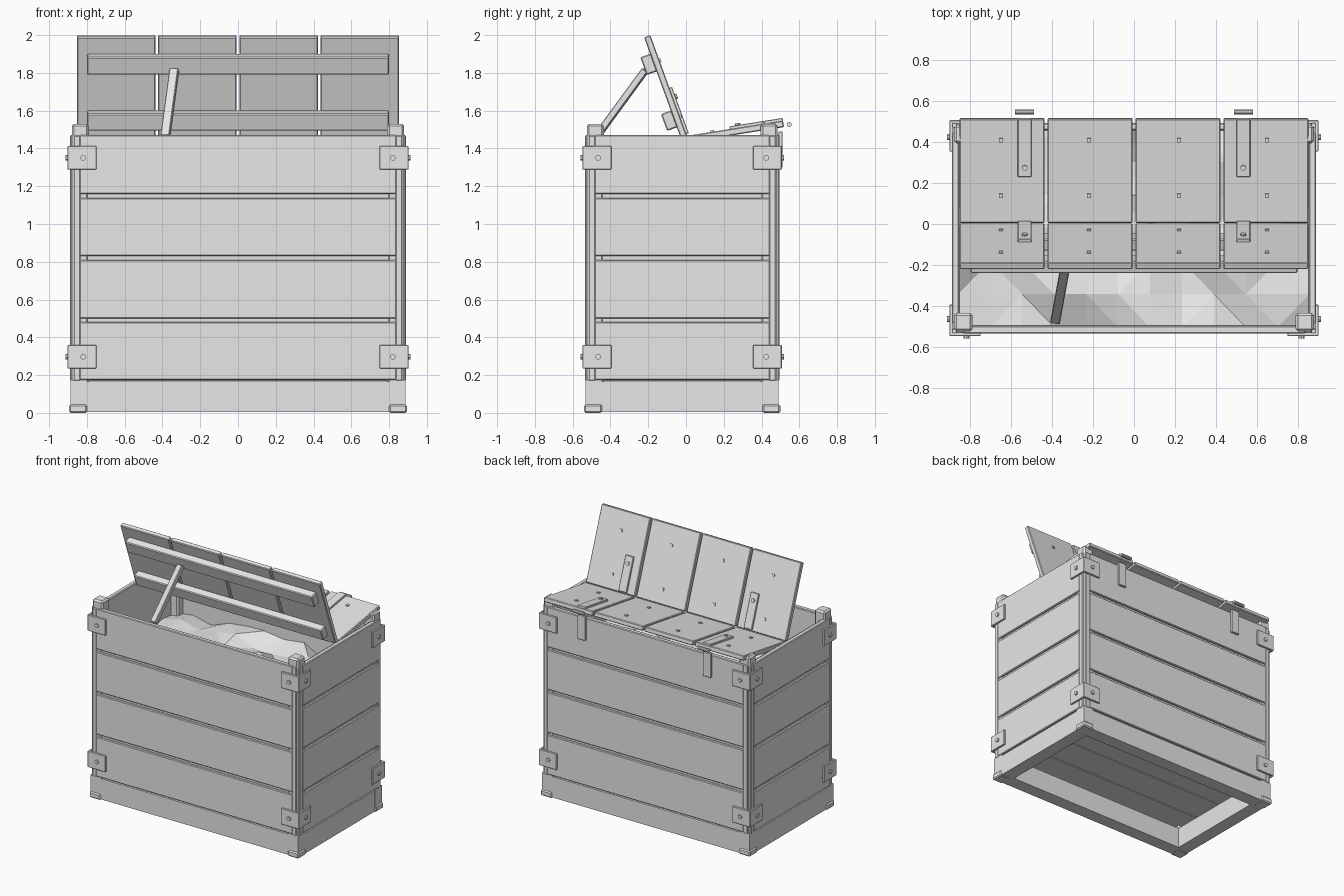
import bpy, bmesh, math, random
from mathutils import Matrix, Vector

cube = bpy.data.objects.get("Cube")
if cube:
    bpy.data.objects.remove(cube, do_unlink=True)
random.seed(4)

grey = bpy.data.materials.new("plain_grey")
grey.use_nodes = True
tone = (0.8, 0.8, 0.8, 1)
grey.diffuse_color = tone
grey.node_tree.nodes["Principled BSDF"].inputs["Base Color"].default_value = tone

CY = -0.02           # centre of the body in y
HX, HY = 0.89, 0.515  # body half width and half depth
RIM = 1.47


def finish(name, bm, matrix=None, bevel=0):
    me = bpy.data.meshes.new(name)
    bm.to_mesh(me)
    bm.free()
    me.materials.append(grey)
    ob = bpy.data.objects.new(name, me)
    bpy.context.scene.collection.objects.link(ob)
    if matrix:
        ob.matrix_world = matrix
    if bevel:
        mod = ob.modifiers.new("bevel", 'BEVEL')
        mod.width = bevel
        mod.segments = 1
    return ob


def box(name, xs, ys, zs, matrix=None, bevel=0):
    bm = bmesh.new()
    bmesh.ops.create_cube(bm, size=1)
    for v in bm.verts:
        v.co = [r[0] if c < 0 else r[1] for c, r in zip(v.co, (xs, ys, zs))]
    return finish(name, bm, matrix, bevel)


def rod(name, a, b, radius, sides=10):
    a, b = Vector(a), Vector(b)
    bm = bmesh.new()
    bmesh.ops.create_cone(bm, cap_ends=True, segments=sides, radius1=radius,
                          radius2=radius, depth=(b - a).length)
    turn = (b - a).to_track_quat('Z', 'Y').to_matrix().to_4x4()
    return finish(name, bm, Matrix.Translation((a + b) / 2) @ turn)


# Walls: local x runs along the wall, local -y points outward
def wall(name, half, reach, angle):
    m = Matrix.Translation((0, CY, 0)) @ Matrix.Rotation(angle, 4, 'Z')
    out = -reach
    box(name + "_backing", (-half, half), (out + 0.016, out + 0.04), (0.17, RIM - 0.005), m)
    edges = [0.165, 0.49, 0.82, 1.148, RIM + 0.01]
    for i in range(4):
        box(f"{name}_plank_{i}", (-half + 0.03, half - 0.03), (out, out + 0.035),
            (edges[i] + 0.01, edges[i + 1] - 0.01), m, 0.005)
    for s in (-1, 1):
        x = sorted((s * half, s * (half - 0.035)))
        box(name + "_end_strip", x, (out + 0.001, out + 0.035), (0.17, RIM - 0.002), m, 0.004)
    box(name + "_skirt", (-half + 0.06, half - 0.06), (out + 0.006, out + 0.11), (0.005, 0.165), m)


wall("front_wall", HX - 0.02, HY, 0)
wall("back_wall", HX - 0.02, HY, math.pi)
wall("left_wall", HY - 0.02, HX, math.pi / 2)
wall("right_wall", HY - 0.02, HX, -math.pi / 2)

# Corner posts, feet, angle brackets and their bolts
for sx in (-1, 1):
    for sy in (-1, 1):
        def span(s, lo, hi, c=0):
            return sorted((c + s * lo, c + s * hi))
        box("corner_post", span(sx, 0.79, HX - 0.01), span(sy, 0.415, HY - 0.01, CY),
            (0.01, 1.53), bevel=0.012)
        box("corner_foot", span(sx, 0.8, HX + 0.004), span(sy, 0.425, HY + 0.004, CY),
            (0, 0.045), bevel=0.008)
        box("corner_foot_upright", span(sx, 0.8, HX - 0.004), span(sy, 0.425, HY - 0.004, CY),
            (0.02, 0.175))
        for z in (0.297, 1.35):
            zs = (z - 0.062, z + 0.062)
            box("bracket_face", span(sx, 0.75, HX + 0.012),
                span(sy, HY - 0.004, HY + 0.013, CY), zs, bevel=0.003)
            box("bracket_side", span(sx, HX - 0.004, HX + 0.013),
                span(sy, 0.375, HY + 0.012, CY), zs, bevel=0.003)
            x, y = sx * 0.82, CY + sy * 0.445
            rod("bracket_bolt", (x, CY + sy * HY, z), (x, CY + sy * (HY + 0.024), z), 0.015)
            rod("bracket_bolt", (sx * HX, y, z), (sx * (HX + 0.024), y, z), 0.015)

# Floor boards
for i in range(4):
    y = CY - 0.5 + i * 0.25
    box("floor_board", (-0.87, 0.87), (y + 0.004, y + 0.246), (0.2, 0.23))

# Uneven heap filling the bin
bm = bmesh.new()
bmesh.ops.create_grid(bm, x_segments=11, y_segments=6, size=1)
for v in bm.verts:
    v.co = (v.co.x * 0.86, CY + v.co.y * 0.485, 1.08 + random.uniform(-0.045, 0.045))
bmesh.ops.triangulate(bm, faces=bm.faces)
finish("heap", bm)

# Lid leaves: local y runs from the fold toward the rear, local z outward
def leaf(name, angle, y0, y1, bolt_rows):
    m = Matrix.Translation((0, 0.005, 1.467)) @ Matrix.Rotation(math.radians(angle), 4, 'X')
    width = 1.72 / 4
    for i in range(4):
        x = -0.86 + i * width
        box(f"{name}_board_{i}", (x + 0.007, x + width - 0.007), (y0, y1), (-0.035, 0), m, 0.005)
        bx = (-0.65, -0.22, 0.22, 0.65)[i]
        for y in bolt_rows:
            box(name + "_nail", (bx - 0.01, bx + 0.01), (y - 0.01, y + 0.01), (-0.01, 0.008), m)
    return m


def strap(name, m, x, y0, y1, bolt_y):
    box(name, (x - 0.034, x + 0.034), (y0, y1), (-0.004, 0.014), m, 0.003)
    a, b = m @ Vector((x, bolt_y, 0)), m @ Vector((x, bolt_y, 0.024))
    rod(name + "_bolt", a, b, 0.014)


rear = leaf("rear_leaf", 9, 0, 0.515, (0.135, 0.41))
flap = leaf("front_leaf", -70, -0.567, 0, (-0.424, -0.108))
box("upper_batten", (-0.8, 0.8), (-0.475, -0.375), (-0.09, -0.03), flap, 0.006)
box("lower_batten", (-0.8, 0.8), (-0.155, -0.06), (-0.09, -0.03), flap, 0.006)
for x in (-0.535, 0.535):
    strap("rear_leaf_strap", rear, x, 0.23, 0.515, 0.275)
    strap("front_leaf_strap", flap, x, -0.27, -0.01, -0.215)
    rod("hinge_pin", (x - 0.047, 0.547, 1.527), (x + 0.047, 0.547, 1.527), 0.013)
    box("wall_strap", (x - 0.034, x + 0.034), (0.49, 0.512), (1.3, 1.49), bevel=0.003)

# Prop stick holding the front leaf open
foot, head = Vector((-0.385, -0.475, 1.46)), Vector((-0.337, -0.215, 1.815))
turn = (head - foot).to_track_quat('Z', 'Y').to_matrix().to_4x4()
box("prop_stick", (-0.024, 0.024), (-0.018, 0.018), (0, (head - foot).length),
    Matrix.Translation(foot) @ turn, 0.004)
